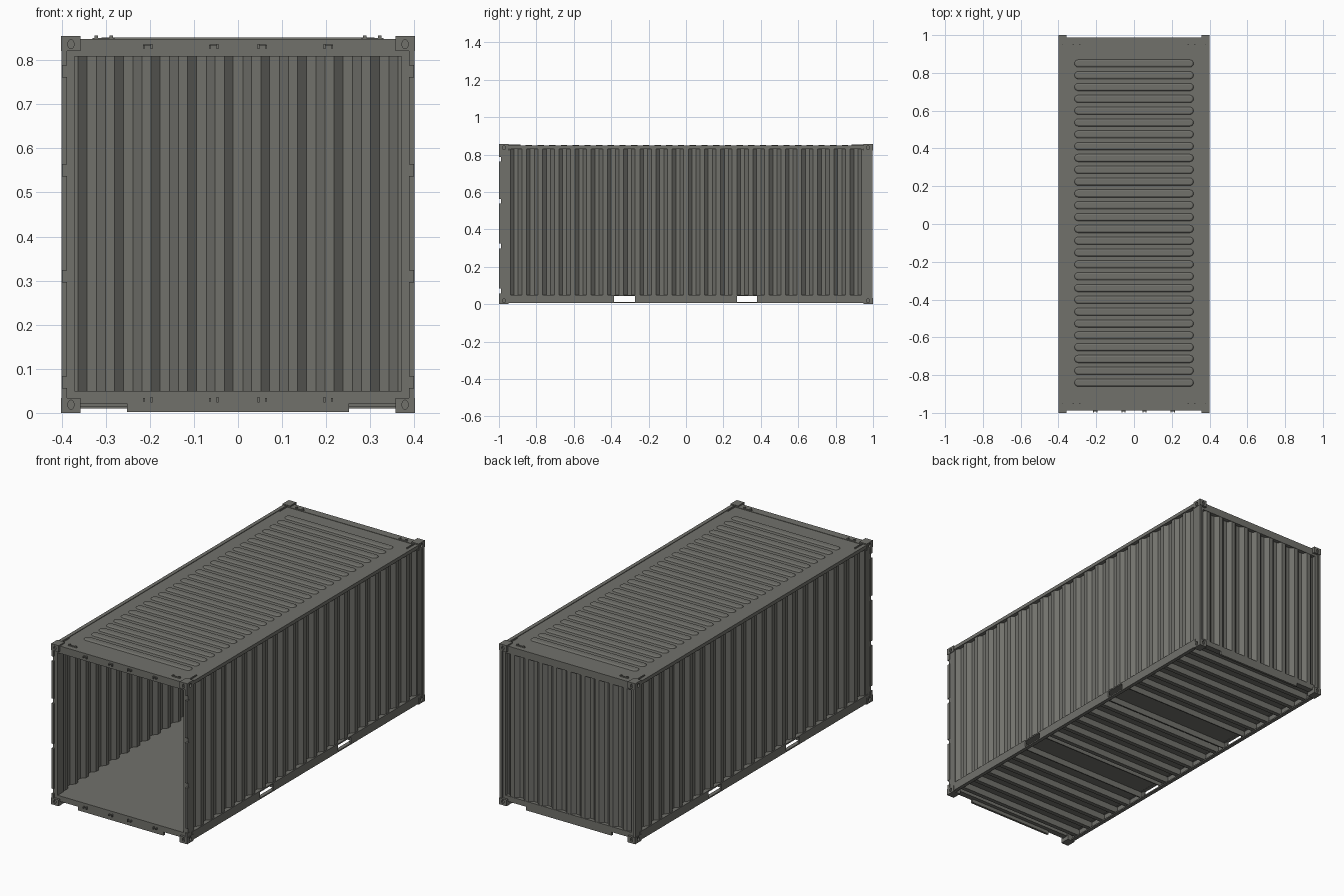
import bpy, bmesh, math
from mathutils import Matrix, Vector

if "Cube" in bpy.data.objects:
    bpy.data.objects.remove(bpy.data.objects["Cube"])

MID = 0.4275  # half of the total height, used for vertical mirroring
paint = bpy.data.materials.new("grey_paint")
paint.diffuse_color = (0.165, 0.165, 0.148, 1)
paint.use_nodes = True
paint.node_tree.nodes["Principled BSDF"].inputs["Base Color"].default_value = paint.diffuse_color


def finish(name, bm):
    bmesh.ops.recalc_face_normals(bm, faces=bm.faces[:])
    me = bpy.data.meshes.new(name)
    bm.to_mesh(me)
    bm.free()
    me.materials.append(paint)
    ob = bpy.data.objects.new(name, me)
    bpy.context.collection.objects.link(ob)
    return ob


def boxes(name, spans, mirror=""):
    """Boxes from (x0,x1,y0,y1,z0,z1), repeated across the mirror axes."""
    bm = bmesh.new()
    for x0, x1, y0, y1, z0, z1 in spans:
        for sx in ((1, -1) if "X" in mirror else (1,)):
            for sy in ((1, -1) if "Y" in mirror else (1,)):
                c = Vector((sx * (x0 + x1) / 2, sy * (y0 + y1) / 2, (z0 + z1) / 2))
                m = Matrix.Translation(c) @ Matrix.Diagonal((x1 - x0, y1 - y0, z1 - z0, 1))
                bmesh.ops.create_cube(bm, size=1, matrix=m)
    return finish(name, bm)


def corrugated(name, half, centres, base, wave, z0, z1, place):
    """Thin folded sheet; place(u, depth) gives its x and y."""
    pts = [(-half, base)]
    for c in centres:
        for du, d in ((-0.031, base), (-0.011, wave), (0.011, wave), (0.031, base)):
            u = c + du
            if abs(u) < half:
                pts.append((u, d))
    pts.append((half, base))
    t = 0.003
    outline = pts + [(u, d - t) for u, d in reversed(pts)]
    bm = bmesh.new()
    lo = [bm.verts.new((*place(u, d), z0)) for u, d in outline]
    hi = [bm.verts.new((*place(u, d), z1)) for u, d in outline]
    n, p = len(outline), len(pts)
    for i in range(n):
        j = (i + 1) % n
        bm.faces.new((lo[i], lo[j], hi[j], hi[i]))
    for i in range(p - 1):
        for r in (lo, hi):
            bm.faces.new((r[i], r[i + 1], r[n - 2 - i], r[n - 1 - i]))
    return finish(name, bm)


# Corrugated walls
side_centres = [(k - 10.5) * 0.0865 for k in range(22)]
for s, label in ((1, "right"), (-1, "left")):
    corrugated(label + "_wall", 0.945, side_centres, 0.395, 0.377, 0.045, 0.838,
               lambda u, d, s=s: (s * d, u))
end_centres = [(k - 4) * 0.083 for k in range(9)]
corrugated("back_wall", 0.375, end_centres, 0.967, 0.985, 0.045, 0.83, lambda u, d: (u, d))

# Floor and roof sheets
boxes("floor", [(-0.38, 0.38, -0.98, 0.975, 0.044, 0.05)])
boxes("roof_sheet", [(-0.39, 0.39, -0.98, 0.98, 0.838, 0.846)])

# Raised rounded roof ribs
bm = bmesh.new()
for k in range(28):
    yc = -0.84 + k * (1.69 / 27)
    rings = []
    for r, z in ((0.021, 0.845), (0.016, 0.8505), (0.012, 0.852)):
        ring = []
        for sgn in (1, -1):
            for i in range(9):
                a = -math.pi / 2 + math.pi * i / 8
                ring.append(bm.verts.new((sgn * (0.295 + r * math.cos(a)),
                                          yc + sgn * r * math.sin(a), z)))
        rings.append(ring)
    for a, b in zip(rings, rings[1:]):
        for i in range(18):
            j = (i + 1) % 18
            bm.faces.new((a[i], a[j], b[j], b[i]))
    bm.faces.new(rings[-1])
finish("roof_ribs", bm)

# Top side rails
boxes("top_side_rails", [(0.38, 0.4, -0.96, 0.96, 0.83, 0.849)], "X")

# Bottom side rails, leaving open fork pockets
boxes("bottom_side_rails", [
    (0.38, 0.4, -0.96, 0.96, 0.043, 0.05),
    (0.38, 0.4, -0.96, 0.96, 0.005, 0.012),
    (0.39, 0.4, -0.96, -0.385, 0.01, 0.045),
    (0.39, 0.4, -0.272, 0.272, 0.01, 0.045),
    (0.39, 0.4, 0.38, 0.96, 0.01, 0.045)], "X")

# End headers and sills with a deeper middle part
boxes("end_headers", [(-0.375, 0.375, 0.945, 0.987, 0.809, 0.848)], "Y")
boxes("end_sills", [(-0.375, 0.375, 0.955, 0.987, 0.021, 0.05),
                    (-0.252, 0.252, 0.975, 0.987, 0.002, 0.022)], "Y")

# Corner posts
boxes("corner_posts", [(0.371, 0.398, 0.94, 0.988, 0.03, 0.825)], "XY")
boxes("back_post_edges", [(0.387, 0.4, 0.98, 0.997, 0.03, 0.825)], "X")

# Front post edges, broken by four hinge gaps
gaps = [0.07, 0.31, 0.55, 0.775]
starts = [0.03] + [g + 0.013 for g in gaps]
ends = [g - 0.013 for g in gaps] + [0.825]
boxes("front_post_edges", [(0.388, 0.4, -0.999, -0.98, a, b) for a, b in zip(starts, ends)], "X")

# Lock keepers on the front header and sill
keepers = []
for xc in (0.055, 0.205):
    for zc in (0.03, 0.831):
        keepers += [(xc - 0.011, xc - 0.006, -0.998, -0.985, zc - 0.006, zc + 0.006),
                    (xc + 0.006, xc + 0.011, -0.998, -0.985, zc - 0.004, zc + 0.004)]
    keepers.append((xc - 0.01, xc + 0.01, -0.993, -0.985, 0.833, 0.836))
boxes("lock_keepers", keepers, "X")

# Floor cross members: upright web with a narrow foot
members = []
for y in (-0.2, -0.1, 0.0, 0.1, 0.2, -0.25, 0.25):
    members.append(y)
for y in (0.405, 0.5, 0.6, 0.7, 0.8, 0.9):
    members += [y, -y]
spans = []
for y in members:
    spans.append((-0.39, 0.39, y - 0.003, y + 0.003, 0.012, 0.046))
    if abs(y) not in (0.25, 0.405):
        spans.append((-0.39, 0.39, y - 0.02, y + 0.003, 0.010, 0.014))
boxes("floor_cross_members", spans)

# Small guard strips at the roof corners
boxes("roof_corner_guards", [(0.372, 0.378, 0.885, 0.955, 0.845, 0.853),
                             (0.28, 0.33, 0.95, 0.96, 0.845, 0.851),
                             (0.284, 0.292, 0.951, 0.959, 0.85, 0.856),
                             (0.318, 0.326, 0.951, 0.959, 0.85, 0.856)], "XY")

# Corner castings with oval holes in the end and side, one copied to all eight corners
bm = bmesh.new()
for axis, c in (("X", (0.40, 0.973, 0.0185 - MID)), ("Y", (0.379, 1.0, 0.0185 - MID))):
    rot = Matrix.Rotation(math.pi / 2, 4, "Y" if axis == "X" else "X")
    size = (0.016, 1, 0.0105, 1) if axis == "Y" else (1, 0.016, 0.0105, 1)
    size = (0.007, 1, 0.0105, 1) if axis == "Y" else (1, 0.009, 0.0105, 1)
    bmesh.ops.create_cone(bm, cap_ends=True, segments=16, radius1=1, radius2=1, depth=0.016,
                          matrix=Matrix.Translation(c) @ Matrix.Diagonal(size) @ rot)
cutter = finish("hole_cutter", bm)
cutter.location.z = MID
cutter.hide_render = True
cutter.hide_viewport = True

casting = boxes("corner_castings", [(0.357, 0.401, 0.948, 1.0, -MID, 0.034 - MID)])
casting.location.z = MID
cut = casting.modifiers.new("holes", "BOOLEAN")
cut.object = cutter
cut.operation = "DIFFERENCE"
cut.solver = "EXACT"
mir = casting.modifiers.new("corners", "MIRROR")
mir.use_axis = (True, True, True)
